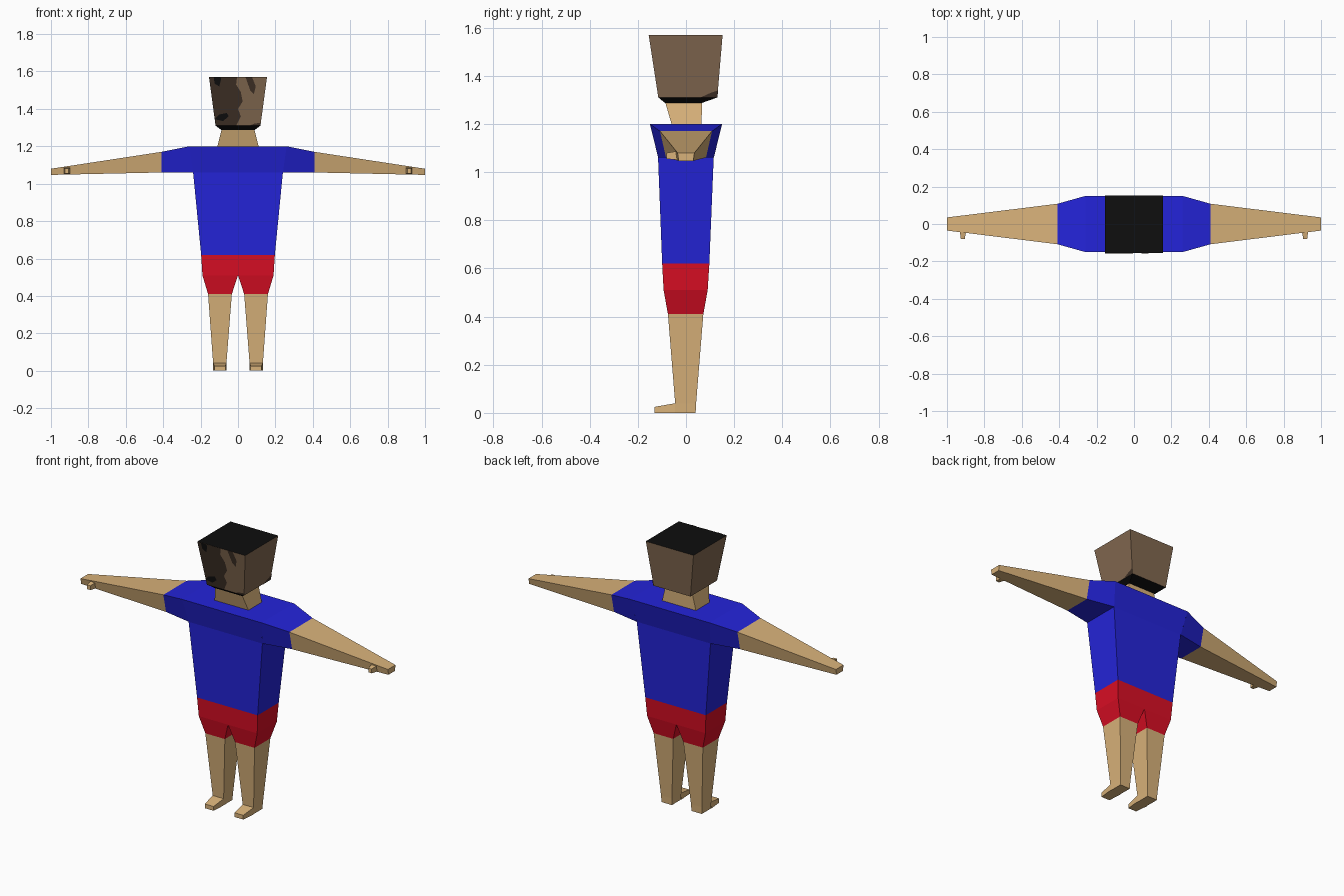
import bpy, bmesh

if "Cube" in bpy.data.objects:
    bpy.data.objects.remove(bpy.data.objects["Cube"])


def material(name, rgb):
    """Flat material from 0-255 sRGB values."""
    m = bpy.data.materials.new(name)
    lin = [((c / 255 + 0.055) / 1.055) ** 2.4 if c > 10 else c / 255 / 12.92 for c in rgb]
    m.diffuse_color = (*lin, 1)
    m.use_nodes = True
    m.node_tree.nodes["Principled BSDF"].inputs["Base Color"].default_value = m.diffuse_color
    return m


SKIN = material("skin", (217, 178, 122))
BLUE = material("shirt_blue", (36, 36, 218))
RED = material("shorts_red", (218, 14, 36))
BROWN = material("head_brown", (130, 104, 80))
DARK = material("dark_brown", (62, 48, 38))
BLACK = material("hair_black", (14, 14, 14))


def finish(name, bm, mats):
    bmesh.ops.recalc_face_normals(bm, faces=bm.faces)
    me = bpy.data.meshes.new(name)
    bm.to_mesh(me)
    bm.free()
    for m in mats:
        me.materials.append(m)
    ob = bpy.data.objects.new(name, me)
    bpy.context.collection.objects.link(ob)
    return ob


def loft(name, rings, mats, bands=None, start=None, end=None, skip=(), s=1):
    """Skin four-point rings; bands/start/end are material indices, s=-1 mirrors in x."""
    bm = bmesh.new()
    vs = [[bm.verts.new((s * x, y, z)) for x, y, z in r] for r in rings]
    for b in range(len(vs) - 1):
        for k in range(4):
            if (b, k) in skip:
                continue
            j = (k + 1) % 4
            f = bm.faces.new((vs[b][k], vs[b][j], vs[b + 1][j], vs[b + 1][k]))
            f.material_index = bands[b] if bands else 0
    for ring, idx in ((vs[0], start), (vs[-1], end)):
        if idx is not None:
            bm.faces.new(ring).material_index = idx
    return finish(name, bm, mats)


def flat(x0, x1, y0, y1, z):
    """Level ring; sides run front, right, back, left."""
    return [(x0, y0, z), (x1, y0, z), (x1, y1, z), (x0, y1, z)]


def cross(x, yb, yt, z0, z1, lean=0):
    """Ring across an arm, narrower below."""
    return [(x - lean, -yb, z0), (x - lean, yb, z0), (x, yt, z1), (x, -yt, z1)]


def upright(x0, x1, y, z0, z1):
    return [(x0, y, z0), (x1, y, z0), (x1, y, z1), (x0, y, z1)]


# Head and neck
loft("head", [flat(-.09, .09, -.088, .068, 1.288), flat(-.12, .12, -.115, .13, 1.31),
              flat(-.155, .155, -.155, .152, 1.57)],
     [BROWN, BLACK], bands=[1, 0], start=1, end=1)
loft("neck", [flat(-.11, .11, -.06, .065, 1.2), flat(-.088, .088, -.086, .066, 1.289)], [SKIN])

# Shirt body, open where the sleeves join
loft("shirt", [flat(-.197, .197, -.099, .097, .62), flat(-.24, .24, -.116, .115, 1.06),
               flat(-.26, .26, -.15, .15, 1.2)], [BLUE], end=0, skip={(1, 1), (1, 3)})

# Waist of the shorts
loft("shorts_waist", [flat(-.197, .197, -.099, .097, .62), flat(-.19, .19, -.093, .09, .51)], [RED])

for side, s in (("right", 1), ("left", -1)):
    # Sleeve, arm and thumb
    loft(side + "_sleeve", [cross(.26, .1155, .15, 1.06, 1.2, .02),
                            cross(.41, .083, .108, 1.06, 1.17)], [BLUE], s=s)
    loft(side + "_arm", [cross(.41, .083, .108, 1.06, 1.17),
                         cross(1, .03, .035, 1.047, 1.08)], [SKIN], end=0, s=s)
    loft(side + "_thumb", [upright(.896, .932, -.03, 1.05, 1.088),
                           upright(.905, .926, -.08, 1.055, 1.08)], [SKIN], end=0, s=s)
    # Leg with the shorts above and skin below
    loft(side + "_leg", [flat(0, .19, -.093, .09, .51), flat(.033, .16, -.075, .072, .41),
                         flat(.062, .133, -.045, .042, .04), flat(.064, .131, -.045, .04, 0)],
         [RED, SKIN], bands=[0, 1, 1], end=1, skip={(2, 0)}, s=s)
    loft(side + "_foot", [upright(.062, .133, -.045, 0, .04),
                          upright(.068, .125, -.13, 0, .025)], [SKIN], end=0, s=s)


def patch(name, points, mat, place):
    """Flat painted plate laid on a sloping head face."""
    bm = bmesh.new()
    bm.faces.new([bm.verts.new(place(u, z)) for u, z in points])
    ob = finish(name, bm, [mat])
    ob.data.update()
    # Face outwards from the head
    p = ob.data.polygons[0]
    if p.normal.x * p.center.x + p.normal.y * p.center.y < 0:
        ob.data.flip_normals()


def on_front(lift):
    return lambda x, z: (x, -.115 - (z - 1.31) * .04 / .26 - lift, z)


def on_side(y, z):
    return (.12 + (z - 1.31) * .035 / .26 + .002, y, z)


# Painted face markings
patch("face_shade", [(-.12, 1.31), (-.01, 1.31), (.015, 1.36), (.0, 1.4), (.025, 1.44),
                     (.015, 1.49), (-.01, 1.53), (-.005, 1.57), (-.155, 1.57)], DARK, on_front(.002))
patch("brow_mark", [(.04, 1.57), (.065, 1.5), (.085, 1.48), (.095, 1.52), (.075, 1.57)],
      DARK, on_front(.002))
patch("jaw_mark", [(.06, 1.31), (.12, 1.31), (.122, 1.325), (.09, 1.322)], DARK, on_front(.002))
patch("cheek_mark", [(-.125, 1.345), (-.08, 1.335), (-.05, 1.36), (-.06, 1.378), (-.1, 1.37)],
      BLACK, on_front(.004))
patch("temple_mark", [(-.13, 1.57), (-.125, 1.535), (-.1, 1.52), (-.09, 1.56), (-.095, 1.57)],
      BLACK, on_front(.004))
patch("side_mark", [(.06, 1.31), (.13, 1.31), (.134, 1.34), (.1, 1.328)], DARK, on_side)
